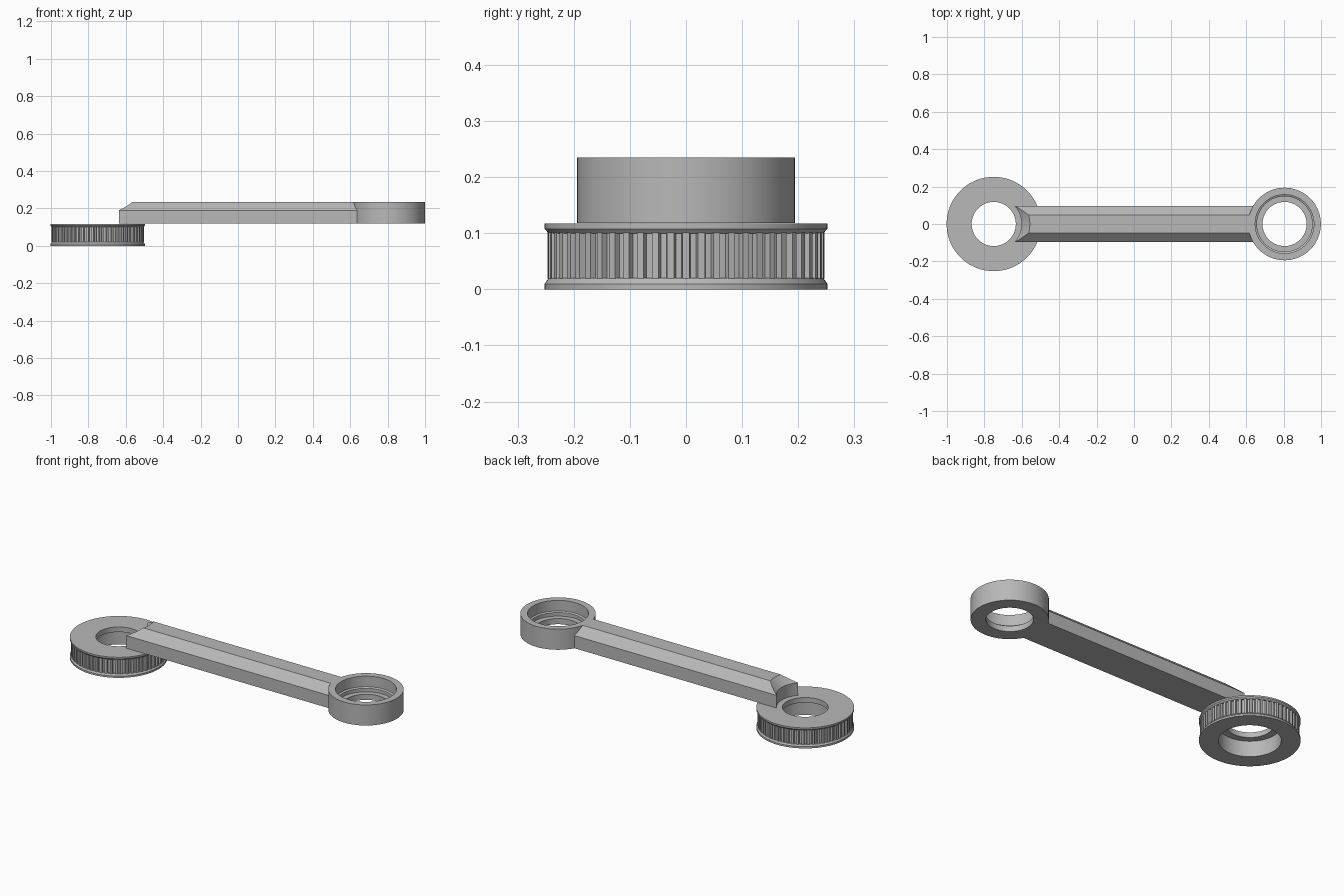
import bpy, bmesh, math
from mathutils import Matrix, Vector

if "Cube" in bpy.data.objects:
    bpy.data.objects.remove(bpy.data.objects["Cube"], do_unlink=True)

grey = bpy.data.materials.new("plain grey")
grey.use_nodes = True
grey.diffuse_color = (0.48, 0.48, 0.48, 1)
grey.node_tree.nodes["Principled BSDF"].inputs["Base Color"].default_value = grey.diffuse_color

PULLEY_X, RING_X = -0.75, 0.805
BASE, TOP = 0.118, 0.235


def finish(name, bm, x=0.0, smooth=False):
    """Turn a bmesh into a coloured object."""
    bmesh.ops.remove_doubles(bm, verts=bm.verts, dist=1e-5)
    bmesh.ops.recalc_face_normals(bm, faces=bm.faces)
    mesh = bpy.data.meshes.new(name)
    bm.to_mesh(mesh)
    bm.free()
    mesh.materials.append(grey)
    obj = bpy.data.objects.new(name, mesh)
    obj.location.x = x
    bpy.context.collection.objects.link(obj)
    bpy.ops.object.select_all(action="DESELECT")
    obj.select_set(True)
    bpy.context.view_layer.objects.active = obj
    if smooth:
        bpy.ops.object.shade_smooth_by_angle(angle=math.radians(25))
    return obj


def lathe(name, profile, x, steps=112):
    """Revolve a closed (radius, height) profile about the vertical axis."""
    bm = bmesh.new()
    verts = [bm.verts.new((r, 0, z)) for r, z in profile]
    edges = [bm.edges.new((a, b)) for a, b in zip(verts, verts[1:] + verts[:1])]
    bmesh.ops.spin(bm, geom=verts + edges, cent=(0, 0, 0), axis=(0, 0, 1),
                   angle=math.tau, steps=steps, use_merge=False)
    return finish(name, bm, x, smooth=True)


def prism(bm, outline, offset):
    """Extrude a polygon along an offset and return its vertices."""
    face = bm.faces.new([bm.verts.new(p) for p in outline])
    start = list(face.verts)
    out = bmesh.ops.extrude_face_region(bm, geom=[face], use_keep_orig=True)
    end = [v for v in out["geom"] if isinstance(v, bmesh.types.BMVert)]
    bmesh.ops.translate(bm, verts=end, vec=Vector(offset))
    return start + end


# Pulley: flanged core with a bearing seat opening downward
lathe("pulley_core", [
    (0.156, 0), (0.252, 0), (0.252, 0.01), (0.245, 0.02), (0.236, 0.02),
    (0.236, 0.1), (0.245, 0.1), (0.252, 0.108), (0.252, 0.117),
    (0.118, 0.117), (0.118, 0.088), (0.156, 0.088)], PULLEY_X)

# Belt teeth around the pulley
TEETH = 56
bm = bmesh.new()
for i in range(TEETH):
    outline = [(0.232, -0.009, 0.019), (0.247, -0.006, 0.019),
               (0.247, 0.006, 0.019), (0.232, 0.009, 0.019)]
    tooth = prism(bm, outline, (0, 0, 0.082))
    bmesh.ops.rotate(bm, verts=tooth, cent=(0, 0, 0),
                     matrix=Matrix.Rotation(math.tau * i / TEETH, 3, "Z"))
finish("pulley_teeth", bm, PULLEY_X)

# End ring with a stepped bearing seat opening upward
lathe("end_ring", [
    (0.118, BASE), (0.194, BASE), (0.194, TOP), (0.157, TOP),
    (0.157, 0.175), (0.148, 0.17), (0.148, 0.15), (0.118, 0.15)], RING_X)

# Arm: bar with chamfered upper edges
half = [(0.095, BASE), (0.095, 0.19), (0.047, TOP)]
section = half + [(-y, z) for y, z in reversed(half)]
bm = bmesh.new()
prism(bm, [(-0.7, y, z) for y, z in section], (1.345, 0, 0))
arm = finish("arm", bm)

# Hollow the arm's end around the pulley axis, flared at the top
cutter = lathe("arm_end_cutter", [
    (0.02, 0.05), (0.148, 0.05), (0.148, 0.19), (0.193, TOP),
    (0.213, 0.255), (0.02, 0.255)], PULLEY_X)
cutter.hide_render = True
cut = arm.modifiers.new("hollow_end", "BOOLEAN")
cut.operation, cut.solver, cut.object = "DIFFERENCE", "EXACT", cutter
bpy.ops.object.select_all(action="DESELECT")
arm.select_set(True)
bpy.context.view_layer.objects.active = arm
bpy.ops.object.modifier_apply(modifier=cut.name)
bpy.data.objects.remove(cutter, do_unlink=True)
bpy.ops.object.shade_smooth_by_angle(angle=math.radians(25))
